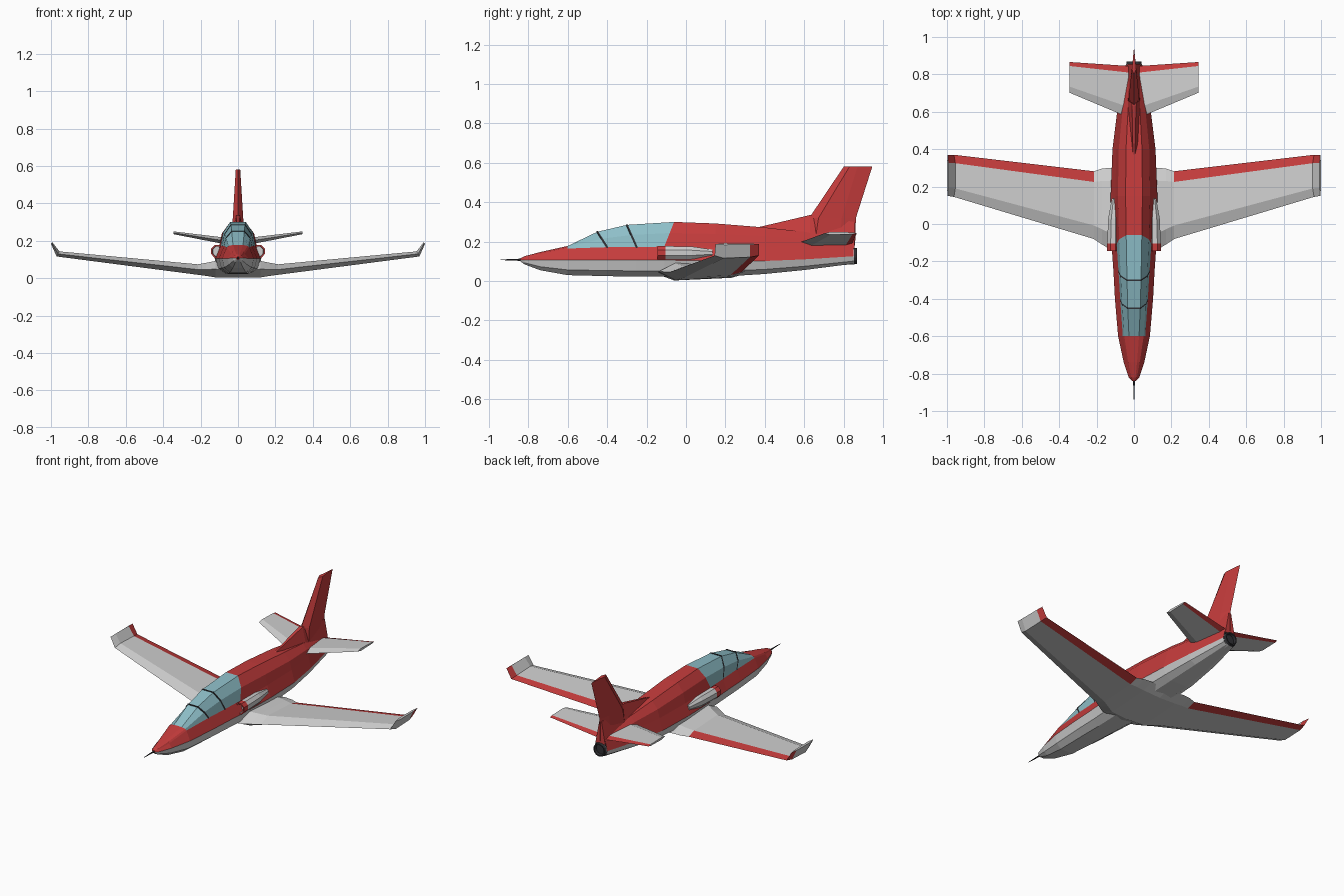
import bpy, bmesh, math

if "Cube" in bpy.data.objects:
    bpy.data.objects.remove(bpy.data.objects["Cube"])


def material(name, rgb):
    m = bpy.data.materials.new(name)
    m.diffuse_color = (*rgb, 1)
    m.use_nodes = True
    m.node_tree.nodes["Principled BSDF"].inputs["Base Color"].default_value = m.diffuse_color
    return m


RED = material("red_paint", (0.56, 0.045, 0.045))
LIGHT = material("light_grey_paint", (0.62, 0.62, 0.62))
GLASS = material("canopy_glass", (0.27, 0.52, 0.58))
DARK = material("dark_metal", (0.03, 0.03, 0.035))
MATS = [RED, LIGHT, GLASS, DARK]


def loft(name, rings, pick, mirror=False, cap_mats=(0, 0)):
    """Skin a list of closed rings; pick(ring, segment) gives the material index."""
    bm = bmesh.new()
    vs = [[bm.verts.new(p) for p in ring] for ring in rings]
    n = len(rings[0])
    for j in range(len(rings) - 1):
        for k in range(n):
            f = bm.faces.new((vs[j][k], vs[j][(k + 1) % n], vs[j + 1][(k + 1) % n], vs[j + 1][k]))
            f.material_index = pick(j, k)
    for ring, m in zip((vs[0], vs[-1]), cap_mats):
        bm.faces.new(ring).material_index = m
    bmesh.ops.recalc_face_normals(bm, faces=bm.faces)
    me = bpy.data.meshes.new(name)
    bm.to_mesh(me)
    bm.free()
    for m in MATS:
        me.materials.append(m)
    ob = bpy.data.objects.new(name, me)
    bpy.context.collection.objects.link(ob)
    if mirror:
        ob.modifiers.new("mirror", 'MIRROR')
    return ob


# Fuselage: y of top, half width, canopy half width, z bottom / belt / sill / top, lean of ring
SECTIONS = [
    (-.84, .010, .006, .100, .107, .112, .115, 0),
    (-.82, .028, .018, .085, .107, .118, .126, 0),
    (-.74, .055, .036, .055, .106, .130, .147, 0),
    (-.60, .085, .060, .030, .106, .165, .178, 0),
    (-.45, .102, .074, .025, .106, .172, .250, .05),
    (-.30, .110, .083, .022, .106, .172, .285, .05),
    (-.06, .120, .093, .022, .106, .175, .300, -.05),
    (.15, .125, .100, .020, .104, .175, .292, 0),
    (.40, .115, .095, .036, .102, .175, .272, 0),
    (.60, .090, .072, .056, .110, .180, .250, 0),
    (.85, .045, .036, .088, .126, .165, .205, 0),
]


def half_section(y, w, wc, zb, zm, zs, zt, lean):
    h = zt - zs
    return [(.5 * w, y + lean, zb), (.87 * w, y + lean, zb + .35 * (zm - zb)), (w, y + lean, zm),
            (wc, y + lean, zs), (.86 * wc, y + .45 * lean, zs + .55 * h), (.45 * wc, y, zt)]


def full_section(sec):
    half = half_section(*sec)
    return half + [(-x, y, z) for x, y, z in reversed(half)]


def fuselage_colour(j, k):
    if 3 <= j <= 5 and 3 <= k <= 7:
        return 2
    return 0 if 2 <= k <= 8 else 1


loft("fuselage", [full_section(s) for s in SECTIONS], fuselage_colour, cap_mats=(0, 3))

# Canopy frames: thin strips over the glass
for name, sec in (("front_canopy_frame", SECTIONS[4]), ("middle_canopy_frame", SECTIONS[5])):
    path = full_section(sec)[3:9]
    rings = [[(x * 1.02, y + dy, z + dz) for dy, dz in ((-.004, -.004), (-.004, .003), (.004, .003), (.004, -.004))]
             for x, y, z in path]
    loft(name, rings, lambda j, k: 3, cap_mats=(3, 3))


# Flying surfaces: span, leading y, trailing y, hinge y, low side, high side, lean of low side
def blade(name, stations, pick, upright=False, mirror=False, caps=(1, 1)):
    rings = []
    for s, le, te, hinge, lo, hi, lean in stations:
        t = hi - lo
        fore = le + .2 * (te - le)
        pts = [(s + lean / 2, le, lo + .5 * t), (s, fore, hi), (s, hinge, lo + .8 * t),
               (s + lean / 2, te, lo + .5 * t), (s + lean, hinge, lo + .2 * t), (s + lean, fore, lo)]
        rings.append([(t_, y, s_) if upright else (s_, y, t_) for s_, y, t_ in pts])
    return loft(name, rings, pick, mirror, caps)


WING = [
    (0, -.15, .30, .23, .003, .07, 0),
    (.12, -.14, .30, .23, .004, .092, 0),
    (.17, -.11, .297, .23, .012, .082, 0),
    (.215, -.08, .282, .225, .018, .074, 0),
    (.955, .145, .37, .325, .116, .143, .015),
    (.992, .15, .37, .325, .184, .192, .008),
]
blade("wing", WING, lambda j, k: 0 if j >= 3 and k in (2, 3) else 1, mirror=True)

TAIL = [(.03, .57, .845, .81, .174, .212, 0), (.345, .702, .866, .845, .235, .25, 0)]
blade("tailplane", TAIL, lambda j, k: 0 if k in (2, 3) else 1, mirror=True)

FIN = [(.18, .60, .858, .78, -.035, .035, 0), (.32, .625, .862, .79, -.028, .028, 0),
       (.58, .80, .945, .87, -.012, .012, 0)]
blade("tail_fin", FIN, lambda j, k: 0, upright=True, caps=(0, 0))

# Dorsal ridge leading into the fin
DORSAL = [(.37, .022, .25, .274), (.63, .042, .20, .335), (.855, .034, .165, .30)]
loft("dorsal_ridge", [[(-w, y, lo), (w, y, lo), (w * .25, y, hi), (-w * .25, y, hi)] for y, w, lo, hi in DORSAL],
     lambda j, k: 0)


# Oval ring standing across y
def oval(cx, y, cz, rx, rz, n):
    return [(cx + rx * math.cos(math.tau * (i + .5) / n), y, cz + rz * math.sin(math.tau * (i + .5) / n))
            for i in range(n)]


# Side intakes: red lip, light fairing behind it
INTAKE = [(-.115, .112, .024, .027), (-.145, .112, .026, .029), (-.145, .112, .034, .037),
          (-.105, .112, .034, .037), (.03, .110, .030, .035), (.135, .104, .016, .018)]
loft("side_intake", [oval(cx, y, .143, rx, rz, 8) for y, cx, rx, rz in INTAKE],
     lambda j, k: 0 if 0 < j < 3 else 1, mirror=True, cap_mats=(1, 1))

# Exhaust nozzle: pale outer shell, dark lip and recess
NOZZLE = [(.80, .046), (.853, .043), (.868, .040), (.868, .033), (.82, .028)]
loft("exhaust_nozzle", [oval(0, y, .127, r, r, 16) for y, r in NOZZLE],
     lambda j, k: 1 if j == 0 else 3, cap_mats=(1, 3))

# Nose probe
loft("nose_probe", [oval(0, -.83, .108, .006, .006, 6), oval(0, -.94, .108, .0015, .0015, 6)],
     lambda j, k: 3, cap_mats=(3, 3))
